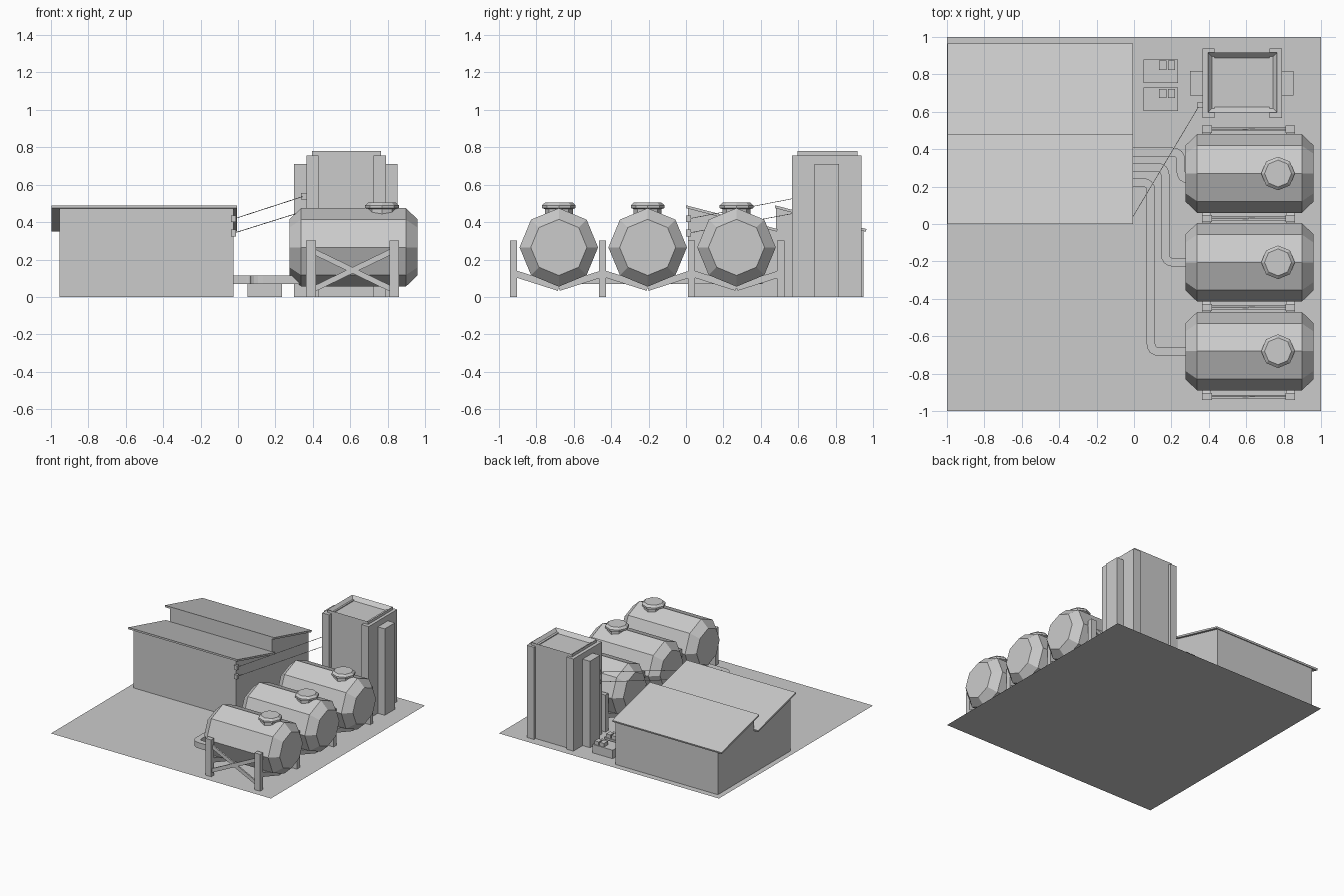
import bpy, bmesh, math
from mathutils import Vector

cube = bpy.data.objects.get("Cube")
if cube:
    bpy.data.objects.remove(cube, do_unlink=True)

# One plain grey material
grey = bpy.data.materials.new("plain_grey")
grey.use_nodes = True
colour = (0.6, 0.6, 0.6, 1)
grey.diffuse_color = colour
grey.node_tree.nodes["Principled BSDF"].inputs["Base Color"].default_value = colour


def finish(name, bm):
    bmesh.ops.recalc_face_normals(bm, faces=bm.faces)
    mesh = bpy.data.meshes.new(name)
    bm.to_mesh(mesh)
    bm.free()
    mesh.materials.append(grey)
    obj = bpy.data.objects.new(name, mesh)
    bpy.context.collection.objects.link(obj)
    return obj


def box(name, x, y, z):
    """Box from its (low, high) range on each axis."""
    bm = bmesh.new()
    for v in bmesh.ops.create_cube(bm, size=1)["verts"]:
        v.co = [r[0] if c < 0 else r[1] for c, r in zip(v.co, (x, y, z))]
    return finish(name, bm)


def prism(name, profile, x):
    """Profile of (y, z) points extruded along x."""
    bm = bmesh.new()
    face = bm.faces.new([bm.verts.new((x[0], y, z)) for y, z in profile])
    new = bmesh.ops.extrude_face_region(bm, geom=[face])["geom"]
    for v in new:
        if isinstance(v, bmesh.types.BMVert):
            v.co.x = x[1]
    return finish(name, bm)


def lathe(name, profile, place):
    """Octagonal body from (radius, height) points; place maps to the model."""
    bm = bmesh.new()
    rings = []
    for r, h in profile:
        rings.append([bm.verts.new(place(r * math.cos(i * math.pi / 4),
                                         r * math.sin(i * math.pi / 4), h))
                      for i in range(8)])
    for a, b in zip(rings, rings[1:]):
        for i in range(8):
            j = (i + 1) % 8
            bm.faces.new((a[i], a[j], b[j], b[i]))
    bm.faces.new(rings[0])
    bmesh.ops.poke(bm, faces=[bm.faces.new(rings[-1])])
    return finish(name, bm)


def bar(name, a, b, width, depth):
    """Straight bar between two points; depth lies across its vertical plane."""
    a, b = Vector(a), Vector(b)
    along = (b - a).normalized()
    side = along.cross(Vector((0, 0, 1))).normalized() * depth / 2
    up = side.cross(along).normalized() * width / 2
    bm = bmesh.new()
    for v in bmesh.ops.create_cube(bm, size=2)["verts"]:
        c = v.co.copy()
        v.co = (a if c.x < 0 else b) + side * c.y + up * c.z
    return finish(name, bm)


def pipe(name, corners, half, radius, z):
    """Square duct at heights z along a flat path with rounded corners."""
    pts = [Vector(c) for c in corners]
    path = [pts[0]]
    for p, q, r in zip(pts, pts[1:], pts[2:]):
        s = q + (p - q).normalized() * radius
        e = q + (r - q).normalized() * radius
        for i in range(5):
            t = i / 4
            path.append(s * (1 - t) ** 2 + q * 2 * t * (1 - t) + e * t * t)
    path.append(pts[-1])
    bm = bmesh.new()
    rings = []
    for i, p in enumerate(path):
        d = (path[min(i + 1, len(path) - 1)] - path[max(i - 1, 0)]).normalized()
        n = Vector((-d.y, d.x)) * half
        rings.append([bm.verts.new((*(p + n * s), h)) for s, h in
                      ((-1, z[0]), (1, z[0]), (1, z[1]), (-1, z[1]))])
    for a, b in zip(rings, rings[1:]):
        for i in range(4):
            j = (i + 1) % 4
            bm.faces.new((a[i], a[j], b[j], b[i]))
    bm.faces.new(rings[0])
    bm.faces.new(rings[-1])
    return finish(name, bm)


# Ground sheet
bm = bmesh.new()
bmesh.ops.create_grid(bm, x_segments=1, y_segments=1, size=1)
finish("ground", bm)

# Workshop with a sawtooth roof
prism("workshop_walls", [(0.01, 0), (0.01, 0.475), (0.48, 0.355), (0.48, 0.475),
                         (0.95, 0.355), (0.95, 0)], (-0.955, -0.025))
for name, y in (("front_roof", 0), ("back_roof", 0.475)):
    prism(name, [(y, 0.49), (y + 0.49, 0.363), (y + 0.486, 0.349), (y, 0.475)],
          (-0.998, -0.005))

# Tower: core with a recessed top, end slabs and side ducts
core = box("tower_core", (0.395, 0.765), (0.597, 0.917), (0, 0.78))
bm = bmesh.new()
bm.from_mesh(core.data)
top = [f for f in bm.faces if f.normal.z > 0.9]
bmesh.ops.inset_region(bm, faces=top, thickness=0.04)
for v in top[0].verts:
    v.co.z -= 0.03
bm.to_mesh(core.data)
bm.free()
for side, slab, duct in (("right", (0.367, 0.43), (0.30, 0.367)),
                         ("left", (0.725, 0.79), (0.79, 0.853))):
    box(side + "_tower_slab", slab, (0.568, 0.938), (0, 0.757))
    box(side + "_tower_duct", duct, (0.687, 0.818), (0, 0.71))

# Low machine units with small caps
for name, y in (("front_unit", 0.605), ("back_unit", 0.755)):
    box(name, (0.05, 0.235), (y, y + 0.125), (0, 0.07))
    for i, x in enumerate((0.135, 0.182)):
        box(f"{name}_cap_{i + 1}", (x, x + 0.038), (y + 0.068, y + 0.118), (0.07, 0.1))

# Storage tanks with hatches and sloping cradles
tank_profile = [(0.15, 0.275), (0.21, 0.338), (0.21, 0.897), (0.15, 0.96)]
hatch_profile = [(0.075, 0.42), (0.075, 0.47), (0.09, 0.475), (0.09, 0.49),
                 (0.072, 0.506)]
post_xs = (0.39, 0.835)
pitch = 0.475
for n in range(3):
    cy = -0.68 + n * pitch
    lathe(f"tank_{n + 1}", tank_profile,
          lambda u, v, h: (h, cy + u, 0.265 + v))
    lathe(f"tank_hatch_{n + 1}", hatch_profile,
          lambda u, v, h: (0.77 + u, cy + v, h))
    for x in post_xs:
        for s in (-1, 1):
            bar(f"tank_cradle_{n + 1}", (x, cy + s * 0.235, 0.125),
                (x, cy, 0.05), 0.036, 0.045)

# Support frames: posts and crossed braces
for n in range(4):
    y = -0.923 + n * 0.4765
    for x in post_xs:
        box(f"support_post_{n + 1}", (x - 0.026, x + 0.026),
            (y - 0.019, y + 0.019), (0, 0.303))
    for s, (z0, z1) in ((-0.004, (0.035, 0.25)), (0.004, (0.25, 0.035))):
        bar(f"cross_brace_{n + 1}", (post_xs[0], y + s, z0),
            (post_xs[1], y + s, z1), 0.03, 0.012)

# Ducts from the workshop to each tank
routes = ((0.385, 0.25, 0.24), (0.303, 0.167, -0.205), (0.222, 0.09, -0.682))
for i, (y0, x, y1) in enumerate(routes):
    pipe(f"tank_duct_{i + 1}", [(-0.03, y0), (x, y0), (x, y1), (0.335, y1)],
         0.023, 0.045, (0.068, 0.115))

# Wire brackets and wires
for i, (za, zb) in enumerate(((0.418, 0.538), (0.342, 0.458))):
    box(f"wall_bracket_{i + 1}", (-0.037, -0.01), (0, 0.027), (za - 0.018, za + 0.018))
    box(f"tower_bracket_{i + 1}", (0.338, 0.367), (0.622, 0.65), (zb - 0.018, zb + 0.018))
    bar(f"wire_{i + 1}", (-0.02, 0.015, za), (0.35, 0.635, zb), 0.003, 0.003)
